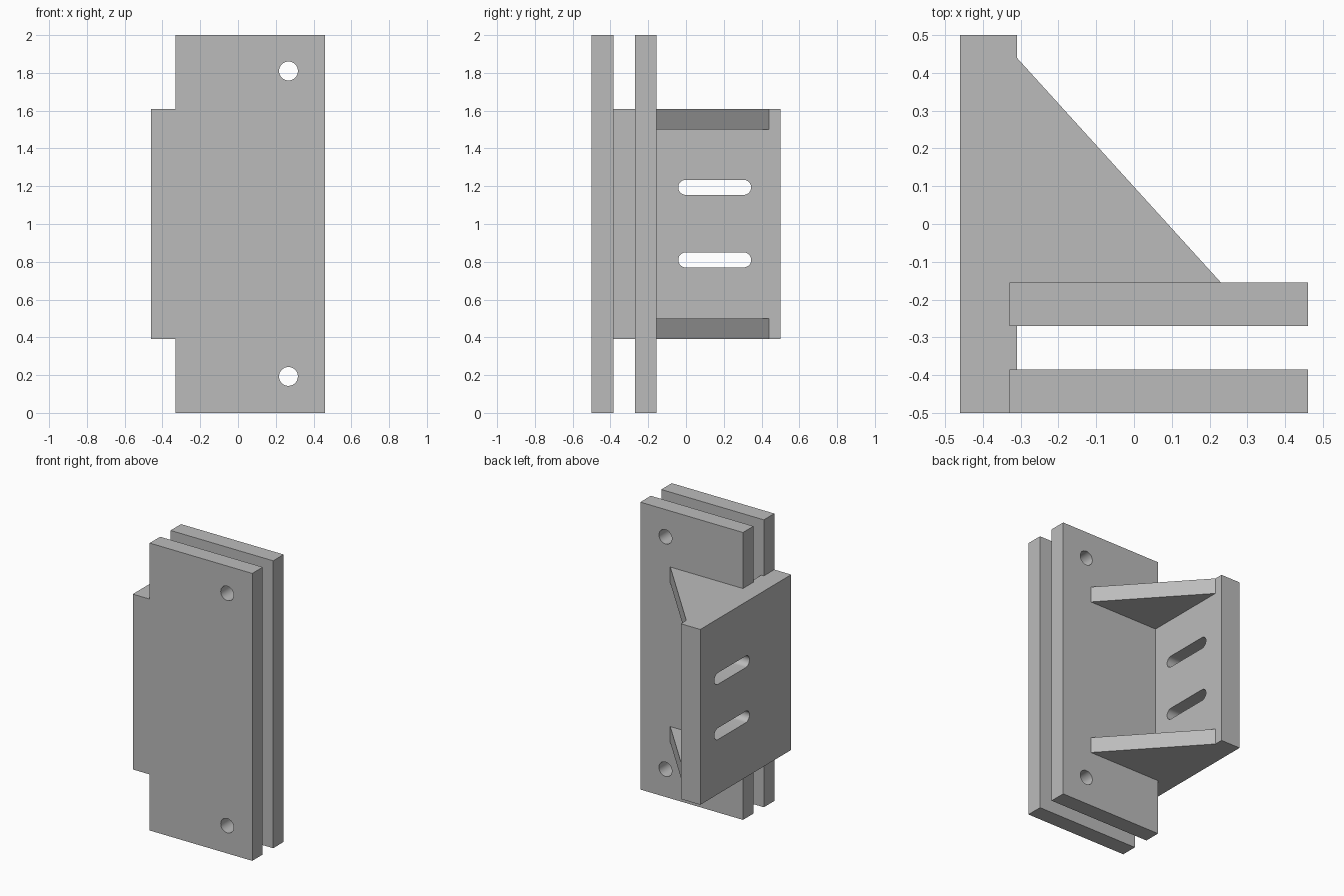
import bpy, bmesh
from math import pi, cos, sin, radians
from mathutils import Vector

if "Cube" in bpy.data.objects:
    bpy.data.objects.remove(bpy.data.objects["Cube"], do_unlink=True)

GREY = (0.5, 0.5, 0.5, 1)
mat = bpy.data.materials.new("plain grey")
mat.use_nodes = True
mat.diffuse_color = GREY
mat.node_tree.nodes["Principled BSDF"].inputs["Base Color"].default_value = GREY

# Axis order for placing a 2D outline: (u, v, extrusion depth)
AXES = {"x": (1, 2, 0), "y": (0, 2, 1), "z": (0, 1, 2)}


def prism(name, outline, axis, start, end):
    """Extrude a 2D outline along an axis."""
    iu, iv, iw = AXES[axis]
    bm = bmesh.new()
    verts = []
    for u, v in outline:
        co = Vector()
        co[iu], co[iv], co[iw] = u, v, start
        verts.append(bm.verts.new(co))
    face = bm.faces.new(verts)
    new = bmesh.ops.extrude_face_region(bm, geom=[face])["geom"]
    shift = Vector()
    shift[iw] = end - start
    bmesh.ops.translate(bm, vec=shift, verts=[g for g in new if isinstance(g, bmesh.types.BMVert)])
    bmesh.ops.recalc_face_normals(bm, faces=bm.faces)
    mesh = bpy.data.meshes.new(name)
    bm.to_mesh(mesh)
    bm.free()
    mesh.materials.append(mat)
    obj = bpy.data.objects.new(name, mesh)
    bpy.context.collection.objects.link(obj)
    return obj


def rect(u0, u1, v0, v1):
    return [(u0, v0), (u1, v0), (u1, v1), (u0, v1)]


def slot(u, v, radius, half=0.0, steps=16):
    """Round hole, or a long slot when half is above zero."""
    pts = []
    for side in (1, -1):
        for i in range(steps + (half > 0)):
            a = -pi / 2 + pi * i / steps
            pts.append((u + side * (half + radius * cos(a)), v + side * radius * sin(a)))
    return pts


def cut(obj, cutters):
    """Subtract the cutters, then remove them."""
    for c in cutters:
        mod = obj.modifiers.new("hole", "BOOLEAN")
        mod.operation = "DIFFERENCE"
        mod.solver = "EXACT"
        mod.object = c
    bpy.context.view_layer.update()
    result = bpy.data.meshes.new_from_object(obj.evaluated_get(bpy.context.evaluated_depsgraph_get()))
    obj.modifiers.clear()
    obj.data = result
    for c in cutters:
        bpy.data.objects.remove(c, do_unlink=True)
    bpy.ops.object.select_all(action="DESELECT")
    obj.select_set(True)
    bpy.context.view_layer.objects.active = obj
    bpy.ops.object.shade_smooth_by_angle(angle=radians(30))


LOW, HIGH = 0.39, 1.61      # height range of the side plate
OUT, INNER = -0.46, -0.31   # side plate faces
EDGE, FAR = -0.33, 0.46     # long plate edges

# Front plate, flush with the side plate along its tab
front_outline = [(EDGE, 0), (FAR, 0), (FAR, 2), (EDGE, 2),
                 (EDGE, HIGH), (OUT, HIGH), (OUT, LOW), (EDGE, LOW)]
front_plate = prism("front_plate", front_outline, "y", -0.5, -0.385)
rear_plate = prism("rear_plate", rect(EDGE, FAR, 0, 2), "y", -0.27, -0.155)

# Bolt holes through both long plates
for plate in (front_plate, rear_plate):
    cut(plate, [prism("cutter", slot(0.267, z, 0.05), "y", -0.6, 0) for z in (0.193, 1.81)])

# Side plate with two long slots
side_plate = prism("side_plate", rect(-0.385, 0.5, LOW, HIGH), "x", OUT, INNER)
cut(side_plate, [prism("cutter", slot(0.152, z, 0.04, 0.153), "x", -0.6, -0.2) for z in (0.81, 1.194)])

# Triangular gussets
triangle = [(INNER, -0.155), (0.23, -0.155), (INNER, 0.44)]
for name, z0, z1 in (("lower_gusset", LOW, 0.5), ("upper_gusset", 1.5, HIGH)):
    prism(name, triangle, "z", z0, z1)
